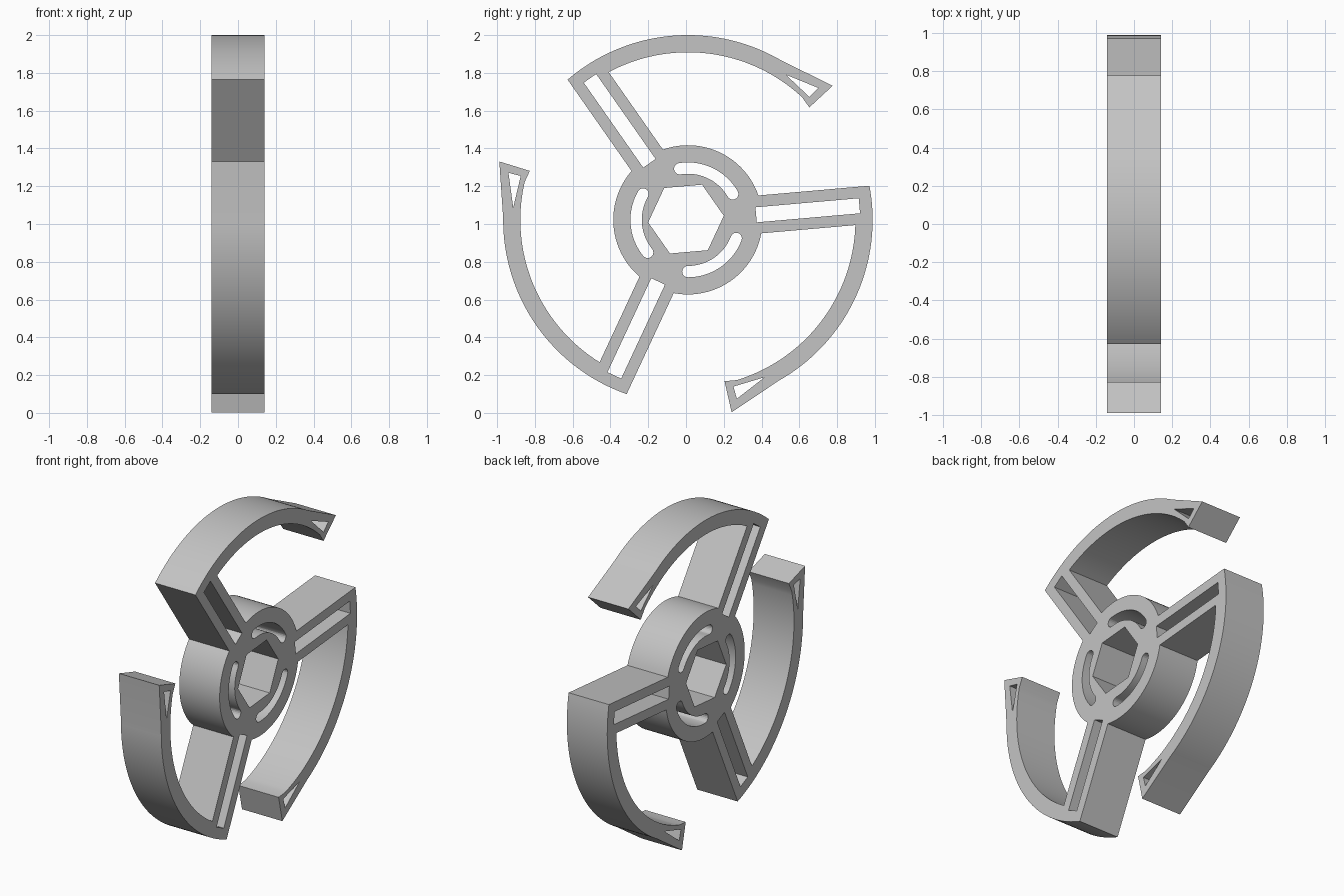
import bpy, bmesh
from math import sin, cos, asin, radians, degrees
from mathutils import Matrix

cube = bpy.data.objects.get("Cube")
if cube:
    bpy.data.objects.remove(cube)

R_HUB, R_IN, R_OUT = 0.395, 0.887, 0.978
SPOKE = 5                      # direction of the first spoke, degrees
V_TOP, V_BOT = 0.096, -0.105   # spoke edges, measured from its axis
HALF_WIDTH = 0.141


def polar(r, a):
    return (r * cos(radians(a)), r * sin(radians(a)))


def arc(r, a0, a1, n, centre=(0, 0)):
    pts = [polar(r, a0 + (a1 - a0) * i / n) for i in range(n + 1)]
    return [(x + centre[0], y + centre[1]) for x, y in pts]


def edge_angle(v, r):
    """Angle where a spoke edge crosses a circle of radius r."""
    return SPOKE + degrees(asin(v / r))


def turn(pts, a):
    c, s = cos(radians(a)), sin(radians(a))
    return [(x * c - y * s, x * s + y * c) for x, y in pts]


# One third of the outline: hub arc, spoke, curved arm with flared tip
TIP = -77.2
third = arc(R_HUB, edge_angle(V_TOP, R_HUB) - 120, edge_angle(V_BOT, R_HUB), 24)
third += arc(R_IN, edge_angle(V_BOT, R_IN), -73, 40)
third += [polar(0.876, TIP), polar(1.045, TIP)]
third += arc(R_OUT, -60.5, edge_angle(V_TOP, R_OUT), 40)

# Openings of one third: spoke slot, tip triangle, rounded hub slot
spoke_slot = turn([(0.362, -0.045), (0.911, -0.045), (0.911, 0.035), (0.362, 0.035)], SPOKE)
tip_hole = [polar(0.982, -74.7), polar(0.927, -64), polar(0.915, -74.7)]
A0, A1, R_MID, R_CAP = 30, 99, 0.274, 0.03
hub_slot = arc(R_MID + R_CAP, A0, A1, 20)
hub_slot += arc(R_CAP, A1, A1 + 180, 10, polar(R_MID, A1))[1:]
hub_slot += arc(R_MID - R_CAP, A1, A0, 20)[1:]
hub_slot += arc(R_CAP, A0 + 180, A0 + 360, 10, polar(R_MID, A0))[1:-1]

# Hexagonal bore
bore = arc(0.201, SPOKE, SPOKE + 300, 5, (-0.01, 0.004))

outline, loops = [], [bore]
for k in range(3):
    outline += turn(third, 120 * k)
    loops += [turn(h, 120 * k) for h in (spoke_slot, tip_hole, hub_slot)]
loops.append(outline)

# Filled and extruded profile
curve = bpy.data.curves.new("wheel_profile", 'CURVE')
curve.dimensions = '2D'
curve.fill_mode = 'BOTH'
curve.extrude = HALF_WIDTH
for pts in loops:
    spline = curve.splines.new('POLY')
    spline.points.add(len(pts) - 1)
    for p, (x, y) in zip(spline.points, pts):
        p.co = (x, y, 0, 1)
    spline.use_cyclic_u = True
profile = bpy.data.objects.new("wheel_profile", curve)
bpy.context.collection.objects.link(profile)
bpy.context.view_layer.update()
mesh = bpy.data.meshes.new_from_object(
    profile.evaluated_get(bpy.context.evaluated_depsgraph_get()))
bpy.data.objects.remove(profile)

# Stand the profile upright, with its axis along x
bm = bmesh.new()
bm.from_mesh(mesh)
bmesh.ops.remove_doubles(bm, verts=bm.verts, dist=0.0001)
stand = Matrix(((0, 0, 1, 0), (1, 0, 0, 0.01), (0, 1, 0, 1.022), (0, 0, 0, 1)))
bm.transform(stand)
bmesh.ops.recalc_face_normals(bm, faces=bm.faces)
bm.to_mesh(mesh)
bm.free()

wheel = bpy.data.objects.new("three_arm_wheel", mesh)
bpy.context.collection.objects.link(wheel)

grey = bpy.data.materials.new("light_grey")
grey.use_nodes = True
colour = (0.55, 0.55, 0.55, 1)
grey.diffuse_color = colour
grey.node_tree.nodes["Principled BSDF"].inputs["Base Color"].default_value = colour
mesh.materials.clear()
mesh.materials.append(grey)

bpy.ops.object.select_all(action='DESELECT')
wheel.select_set(True)
bpy.context.view_layer.objects.active = wheel
bpy.ops.object.shade_smooth_by_angle(angle=radians(15))
